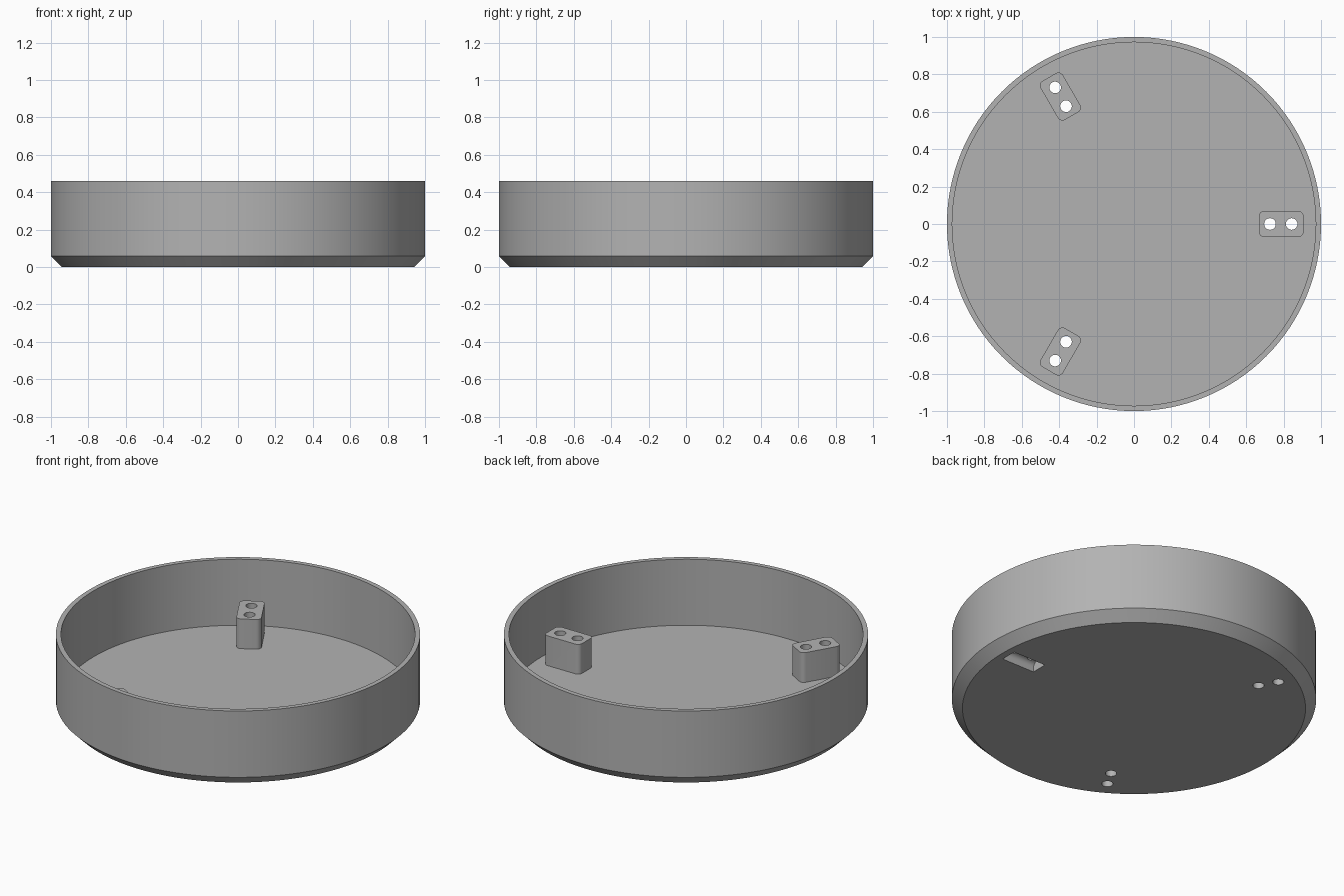
import bpy, bmesh, math
from mathutils import Matrix

if "Cube" in bpy.data.objects:
    bpy.data.objects.remove(bpy.data.objects["Cube"])

SEG = 128
grey = bpy.data.materials.new("plain grey")
grey.diffuse_color = (0.45, 0.45, 0.45, 1)
grey.use_nodes = True
grey.node_tree.nodes["Principled BSDF"].inputs["Base Color"].default_value = grey.diffuse_color


def add_object(name, bm):
    bmesh.ops.recalc_face_normals(bm, faces=bm.faces)
    mesh = bpy.data.meshes.new(name)
    bm.to_mesh(mesh)
    bm.free()
    mesh.materials.append(grey)
    ob = bpy.data.objects.new(name, mesh)
    bpy.context.collection.objects.link(ob)
    return ob


def lathe(name, profile):
    """Closed solid from (radius, z) points running from axis to axis."""
    bm = bmesh.new()
    rings = []
    for r, z in profile:
        rings.append([bm.verts.new((r * math.cos(a), r * math.sin(a), z))
                      for a in (2 * math.pi * i / SEG for i in range(SEG))])
    for low, high in zip(rings, rings[1:]):
        for i in range(SEG):
            j = (i + 1) % SEG
            bm.faces.new((low[i], low[j], high[j], high[i]))
    bm.faces.new(rings[0])
    bm.faces.new(rings[-1])
    return add_object(name, bm)


def block(name, x0, x1, width, z0, z1, radius, pick, angle):
    """Box on a radial line, its picked edges rounded, turned about z."""
    bm = bmesh.new()
    bmesh.ops.create_cube(bm, size=1)
    for v in bm.verts:
        v.co = ((x0 + x1) / 2 + v.co.x * (x1 - x0), v.co.y * width,
                (z0 + z1) / 2 + v.co.z * (z1 - z0))
    edges = [e for e in bm.edges if pick(e.verts[0].co, e.verts[1].co)]
    bmesh.ops.bevel(bm, geom=edges, offset=radius, segments=6,
                    profile=0.5, affect='EDGES')
    bm.transform(Matrix.Rotation(angle, 4, 'Z'))
    return add_object(name, bm)


def hole(x, angle):
    bm = bmesh.new()
    bmesh.ops.create_cone(bm, cap_ends=True, segments=32, radius1=0.031,
                          radius2=0.031, depth=0.6,
                          matrix=Matrix.Rotation(angle, 4, 'Z')
                          @ Matrix.Translation((x, 0, 0.15)))
    return add_object("hole_cutter", bm)


def combine(target, tool, operation):
    mod = target.modifiers.new(operation.lower(), 'BOOLEAN')
    mod.operation, mod.solver, mod.object = operation, 'EXACT', tool
    bpy.context.view_layer.objects.active = target
    bpy.ops.object.modifier_apply(modifier=mod.name)
    bpy.data.objects.remove(tool)


def upright(a, b):
    return abs(a.z - b.z) > 0.01


def long_top(a, b):
    return abs(a.x - b.x) > 0.01 and a.z > 0.01 and b.z > 0.01


# Shallow round dish with a chamfered foot and thin wall
dish = lathe("dish", [(0.942, 0), (1, 0.058), (1, 0.46),
                      (0.972, 0.46), (0.972, 0.06)])

# Three drilled mounting posts, each with a slot underneath
for k in range(3):
    turn = k * 2 * math.pi / 3
    combine(dish, block("post", 0.667, 0.907, 0.138, 0.03, 0.24, 0.028,
                        upright, turn), 'UNION')
    combine(dish, block("slot_cutter", 0.68, 0.90, 0.098, -0.05, 0.055, 0.03,
                        long_top, turn), 'DIFFERENCE')
    for x in (0.727, 0.843):
        combine(dish, hole(x, turn), 'DIFFERENCE')

# Smooth curved walls, crisp rims
bpy.ops.object.select_all(action='DESELECT')
dish.select_set(True)
bpy.context.view_layer.objects.active = dish
bpy.ops.object.shade_smooth_by_angle(angle=math.radians(30))
